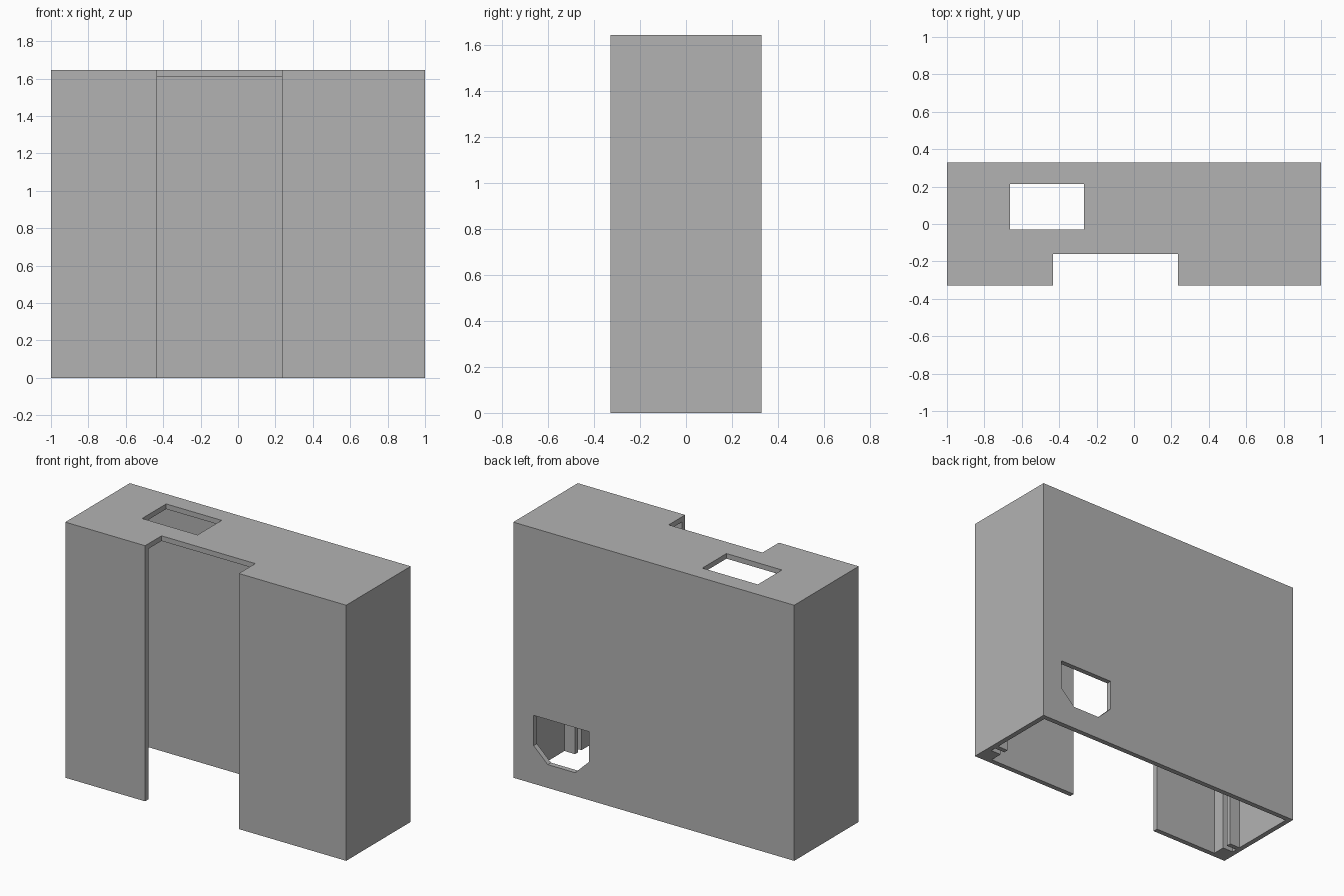
import bpy
import bmesh
from mathutils import Vector

if "Cube" in bpy.data.objects:
    bpy.data.objects.remove(bpy.data.objects["Cube"], do_unlink=True)

W, D, H = 1.0, 0.328, 1.645      # half width, half depth, height
T = 0.033                        # wall thickness

grey = bpy.data.materials.new("light grey")
grey.use_nodes = True
grey.diffuse_color = (0.448, 0.448, 0.448, 1)
grey.node_tree.nodes["Principled BSDF"].inputs["Base Color"].default_value = grey.diffuse_color


def prism(name, base, direction):
    """Extrude a flat outline along a direction."""
    bm = bmesh.new()
    face = bm.faces.new([bm.verts.new(p) for p in base])
    moved = bmesh.ops.extrude_face_region(bm, geom=[face])["geom"]
    verts = [g for g in moved if isinstance(g, bmesh.types.BMVert)]
    bmesh.ops.translate(bm, verts=verts, vec=Vector(direction))
    bmesh.ops.recalc_face_normals(bm, faces=bm.faces)
    mesh = bpy.data.meshes.new(name)
    bm.to_mesh(mesh)
    bm.free()
    mesh.materials.append(grey)
    obj = bpy.data.objects.new(name, mesh)
    bpy.context.collection.objects.link(obj)
    return obj


def rect(x0, x1, y0, y1, z):
    return [(x0, y0, z), (x1, y0, z), (x1, y1, z), (x0, y1, z)]


def cut(body, cutter):
    cutter.hide_render = True
    mod = body.modifiers.new(cutter.name, "BOOLEAN")
    mod.operation = "DIFFERENCE"
    mod.solver = "EXACT"
    mod.object = cutter
    bpy.context.view_layer.objects.active = body
    bpy.ops.object.modifier_apply(modifier=mod.name)
    bpy.data.objects.remove(cutter, do_unlink=True)


# Solid outer block
housing = prism("housing", rect(-W, W, -D, D, 0), (0, 0, H))

# Cavity open at the bottom; its outline leaves corner posts and guide ribs
inner, rib = W - T, W - 0.108
post, slot, rib_back = -D + 0.117, -D + 0.152, -D + 0.183
half = [(rib, -D + T), (rib, post), (inner, post), (inner, slot),
        (rib, slot), (rib, rib_back), (inner, rib_back), (inner, D - T)]
outline = half + [(-x, y) for x, y in reversed(half)]
cut(housing, prism("cavity_cutter", [(x, y, -0.1) for x, y in outline], (0, 0, H - T + 0.1)))

# Full-height front opening, notching the lid
cut(housing, prism("front_cutter", rect(-0.432, 0.236, -D - 0.1, -0.161, -0.2), (0, 0, H + 0.4)))

# Rectangular window in the lid
cut(housing, prism("lid_cutter", rect(-0.662, -0.267, -0.03, 0.215, H - 0.1), (0, 0, 0.2)))

# Port in the back wall with chamfered lower corners
port = [(0.462, 0.44), (0.855, 0.44), (0.855, 0.245),
        (0.755, 0.15), (0.56, 0.15), (0.462, 0.245)]
cut(housing, prism("port_cutter", [(x, D - 0.1, z) for x, z in port], (0, 0.2, 0)))
